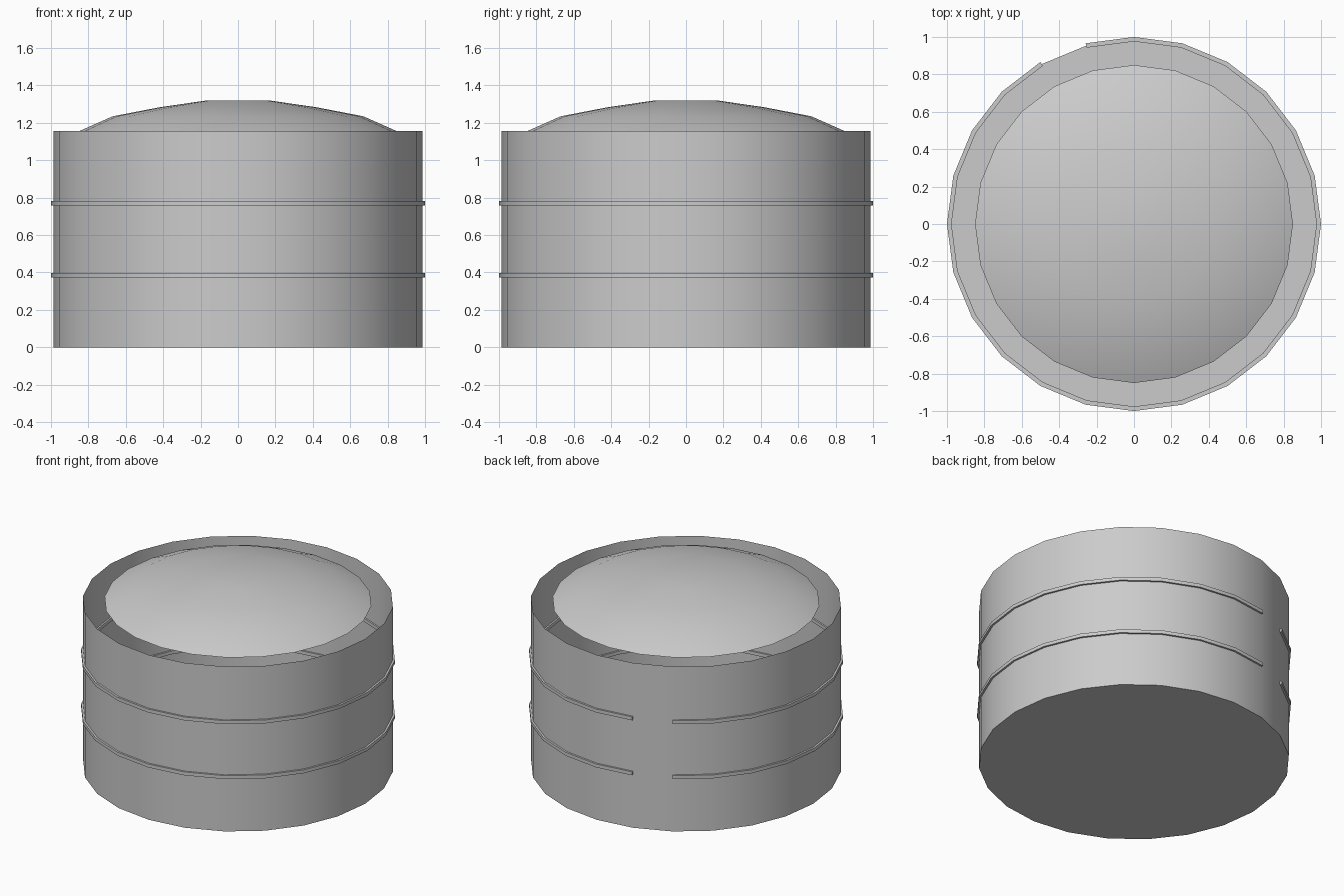
import bpy, bmesh
from math import cos, sin, radians

cube = bpy.data.objects.get("Cube")
if cube:
    bpy.data.objects.remove(cube, do_unlink=True)

SIDES = 24
STEP = 360 / SIDES
WALL_R, WALL_H = 0.987, 1.155
HOOP_HALF = 0.012          # half the hoop's square section
HOOP_R = 1 - HOOP_HALF

# Single plain grey
grey = bpy.data.materials.new("light_grey")
grey.use_nodes = True
colour = (0.6, 0.6, 0.6, 1)
grey.diffuse_color = colour
grey.node_tree.nodes["Principled BSDF"].inputs["Base Color"].default_value = colour


def circle_point(r, z, i):
    a = radians(i * STEP)
    return (r * cos(a), r * sin(a), z)


def finish(bm, name):
    mesh = bpy.data.meshes.new(name)
    bm.to_mesh(mesh)
    bm.free()
    mesh.materials.append(grey)
    mesh.shade_smooth()
    mesh.set_sharp_from_angle(angle=radians(35))
    obj = bpy.data.objects.new(name, mesh)
    bpy.context.collection.objects.link(obj)
    return obj


def revolve(name, profile, cap_first=False, cap_last=False):
    """Turn a bottom-to-top (radius, height) profile around z."""
    bm = bmesh.new()
    rings = [[bm.verts.new(circle_point(r, z, i)) for i in range(SIDES)]
             for r, z in profile]
    for low, high in zip(rings, rings[1:]):
        for i in range(SIDES):
            j = (i + 1) % SIDES
            bm.faces.new((low[i], low[j], high[j], high[i]))
    if cap_first:
        bm.faces.new(rings[0][::-1])
    if cap_last:
        bm.faces.new(rings[-1])
    return finish(bm, name)


def hoop(name, z, first, last):
    """Square-section band swept from one side number to another."""
    bm = bmesh.new()
    h = HOOP_HALF
    section = [(-h, -h), (h, -h), (h, h), (-h, h)]
    rings = [[bm.verts.new(circle_point(HOOP_R + dr, z + dz, i))
              for dr, dz in section] for i in range(first, last + 1)]
    for a, b in zip(rings, rings[1:]):
        for k in range(4):
            m = (k + 1) % 4
            bm.faces.new((a[k], a[m], b[m], b[k]))
    bm.faces.new(rings[0][::-1])
    bm.faces.new(rings[-1])
    bmesh.ops.recalc_face_normals(bm, faces=bm.faces)
    return finish(bm, name)


# Open tank: thin wall with a closed floor
revolve("tank_wall", [(WALL_R, 0), (WALL_R, WALL_H)], cap_first=True)

# Shallow domed lid, set in from the wall by an open gap
revolve("dome_lid", [(0.85, WALL_H), (0.67, 1.235), (0.42, 1.283), (0.165, 1.32)],
        cap_last=True)

# Two hoops at thirds of the height, each open over one side at the back
for name, part in (("lower_hoop", 1), ("upper_hoop", 2)):
    hoop(name, WALL_H * part / 3, 8, 7 + SIDES)
